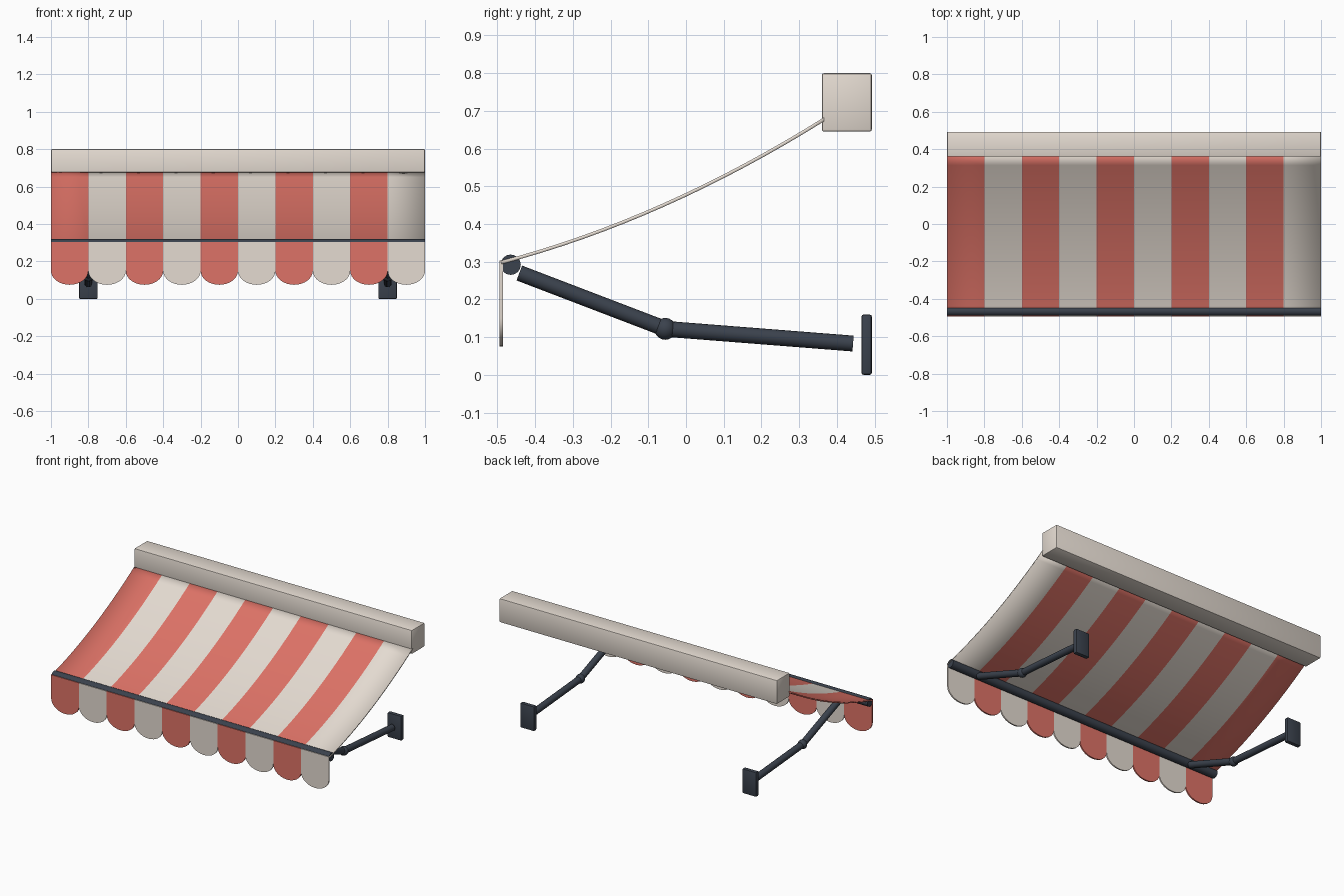
import bpy, bmesh, math
from mathutils import Vector

if "Cube" in bpy.data.objects:
    bpy.data.objects.remove(bpy.data.objects["Cube"])


def material(name, rgb):
    m = bpy.data.materials.new(name)
    m.diffuse_color = (*rgb, 1)
    m.use_nodes = True
    m.node_tree.nodes["Principled BSDF"].inputs["Base Color"].default_value = m.diffuse_color
    return m


CREAM = material("cream", (0.78, 0.71, 0.64))
RED = material("coral_red", (0.73, 0.17, 0.135))
DARK = material("dark_slate", (0.043, 0.054, 0.074))

STRIPES = 10
WIDTH = 2.0 / STRIPES


def smooth(ob, angle=35):
    bpy.ops.object.select_all(action='DESELECT')
    ob.select_set(True)
    bpy.context.view_layer.objects.active = ob
    bpy.ops.object.shade_smooth_by_angle(angle=math.radians(angle))


def finish(bm, name, mats):
    bmesh.ops.recalc_face_normals(bm, faces=bm.faces)
    me = bpy.data.meshes.new(name)
    bm.to_mesh(me)
    bm.free()
    ob = bpy.data.objects.new(name, me)
    bpy.context.collection.objects.link(ob)
    for m in mats:
        me.materials.append(m)
    return ob


def box(name, lo, hi, mat, bevel):
    lo, hi = Vector(lo), Vector(hi)
    bm = bmesh.new()
    bmesh.ops.create_cube(bm, size=1)
    for v in bm.verts:
        v.co = (lo + hi) / 2 + v.co * (hi - lo)
    bmesh.ops.bevel(bm, geom=bm.edges[:], offset=bevel, segments=2,
                    profile=0.5, affect='EDGES')
    ob = finish(bm, name, [mat])
    smooth(ob)
    return ob


def rod(name, a, b, radius, mat, sides=16):
    a, b = Vector(a), Vector(b)
    d = b - a
    bpy.ops.mesh.primitive_cylinder_add(vertices=sides, radius=radius, depth=d.length,
                                        location=(a + b) / 2,
                                        rotation=d.to_track_quat('Z', 'Y').to_euler())
    ob = bpy.context.object
    ob.name = name
    ob.data.materials.append(mat)
    smooth(ob)
    return ob


# Wall cassette
box("cassette", (-1, 0.36, 0.645), (1, 0.493, 0.80), CREAM, 0.006)

# Sagging striped canopy
ROWS = 16
bm = bmesh.new()
grid = []
for r in range(ROWS + 1):
    t = r / ROWS
    y = 0.37 + (-0.49 - 0.37) * t
    z = 0.68 + (0.298 - 0.68) * t - 4 * 0.039 * t * (1 - t)
    grid.append([bm.verts.new((-1 + WIDTH * c, y, z)) for c in range(STRIPES + 1)])
for r in range(ROWS):
    for c in range(STRIPES):
        f = bm.faces.new((grid[r][c], grid[r][c + 1], grid[r + 1][c + 1], grid[r + 1][c]))
        f.material_index = c % 2
canopy = finish(bm, "canopy", [RED, CREAM])
thick = canopy.modifiers.new("thickness", 'SOLIDIFY')
thick.thickness = 0.009
thick.offset = 0
smooth(canopy)

# Scalloped valance, one tab per stripe
bm = bmesh.new()
for c in range(STRIPES):
    x0 = -1 + WIDTH * c
    pts = [(x0, 0.303), (x0 + WIDTH, 0.303)]
    for i in range(17):
        a = math.pi * i / 16
        pts.append((x0 + WIDTH / 2 * (1 + math.cos(a)), 0.15 - 0.075 * math.sin(a)))
    front = bm.faces.new([bm.verts.new((x, -0.494, z)) for x, z in pts])
    front.material_index = c % 2
    ext = bmesh.ops.extrude_face_region(bm, geom=[front], use_keep_orig=True)
    moved = [g for g in ext["geom"] if isinstance(g, bmesh.types.BMVert)]
    bmesh.ops.translate(bm, verts=moved, vec=(0, 0.009, 0))
    for v in moved:
        for f in v.link_faces:
            f.material_index = c % 2
smooth(finish(bm, "valance", [RED, CREAM]))

# Front bar
rod("front_bar", (-1, -0.465, 0.292), (1, -0.465, 0.292), 0.027, DARK)

# Folding arms with elbows and wall plates
for side, s in (("left", -1), ("right", 1)):
    x = 0.8 * s
    elbow = (x, -0.055, 0.122)
    rod(side + "_front_arm", (x, -0.442, 0.270), elbow, 0.021, DARK)
    rod(side + "_rear_arm", elbow, (x, 0.443, 0.083), 0.021, DARK)
    bpy.ops.mesh.primitive_uv_sphere_add(segments=16, ring_count=10, radius=0.029, location=elbow)
    joint = bpy.context.object
    joint.name = side + "_elbow"
    joint.data.materials.append(DARK)
    smooth(joint, 60)
    box(side + "_wall_plate", (x - 0.05, 0.465, 0), (x + 0.05, 0.493, 0.16), DARK, 0.006)
